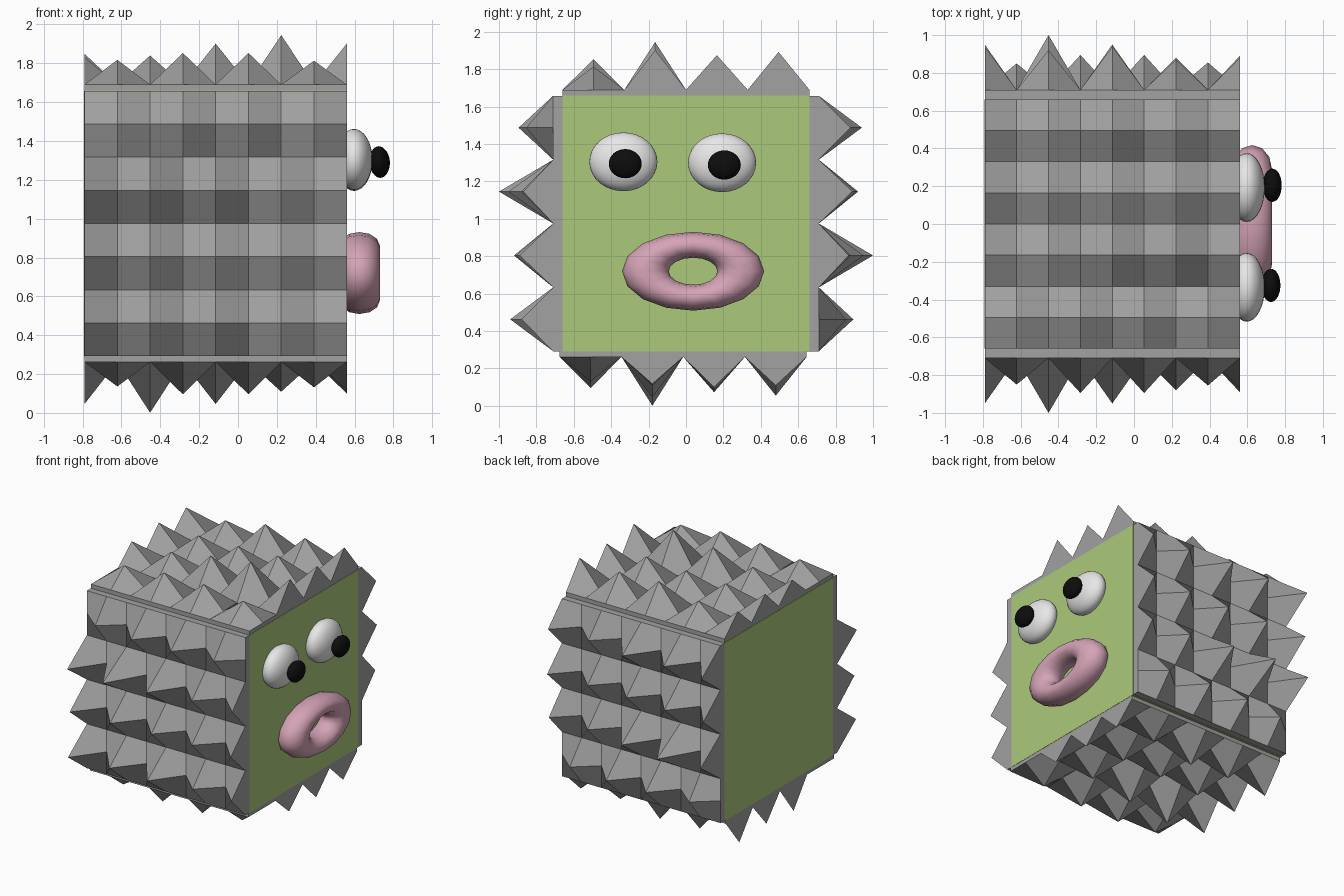
import bpy, bmesh, math
from mathutils import Vector, Matrix

if "Cube" in bpy.data.objects:
    bpy.data.objects.remove(bpy.data.objects["Cube"])


def material(name, rgb):
    m = bpy.data.materials.new(name)
    m.diffuse_color = (*rgb, 1)
    m.use_nodes = True
    m.node_tree.nodes["Principled BSDF"].inputs["Base Color"].default_value = m.diffuse_color
    return m


GREY = material("spike grey", (0.36, 0.36, 0.36))
GREEN = material("face green", (0.41, 0.59, 0.195))
WHITE = material("eye white", (0.8, 0.8, 0.8))
BLACK = material("pupil black", (0.004, 0.004, 0.004))
PINK = material("lip pink", (0.67, 0.37, 0.47))

X0, X1 = -0.79, 0.56
XC, HX = (X0 + X1) / 2, (X1 - X0) / 2

# Spike heights: grid row -> {grid column: height}; one row is staggered
SPIKES = {
    7: {1: 0.14, 3: 0.185, 5: 0.185, 7: 0.145},
    5: {0: 0.24, 2: 0.29, 4: 0.24, 6: 0.17, 8: 0.16},
    3: {0: 0.21, 2: 0.20, 4: 0.18, 6: 0.17, 8: 0.18},
    1: {0: 0.23, 2: 0.21, 4: 0.23, 6: 0.16, 8: 0.17},
}


def finish(name, bm, mat, smooth=False):
    bmesh.ops.recalc_face_normals(bm, faces=bm.faces)
    me = bpy.data.meshes.new(name)
    bm.to_mesh(me)
    bm.free()
    me.materials.append(mat)
    for p in me.polygons:
        p.use_smooth = smooth
    ob = bpy.data.objects.new(name, me)
    bpy.context.collection.objects.link(ob)
    return ob


def spiky_panel(name, centre, u, v, half_v, thick, scale):
    """8 x 8 grid pulled into pyramids, on a thin slab; u x v points outward."""
    u, v, c = Vector(u), Vector(v), Vector(centre)
    n = u.cross(v)

    def place(i, j, h):
        return c + u * HX * (i / 4 - 1) + v * half_v * (j / 4 - 1) + n * h

    bm = bmesh.new()
    g = [[bm.verts.new(place(i, j, SPIKES.get(j, {}).get(i, 0) * scale))
          for i in range(9)] for j in range(9)]
    for j in range(8):
        for i in range(8):
            bm.faces.new((g[j][i], g[j][i + 1], g[j + 1][i + 1], g[j + 1][i]))
    # slab rim and underside
    loop = ([(i, 0) for i in range(8)] + [(8, j) for j in range(8)]
            + [(i, 8) for i in range(8, 0, -1)] + [(0, j) for j in range(8, 0, -1)])
    low = [bm.verts.new(place(i, j, -thick)) for i, j in loop]
    for k, (i, j) in enumerate(loop):
        i2, j2 = loop[(k + 1) % 32]
        bm.faces.new((g[j2][i2], g[j][i], low[k], low[(k + 1) % 32]))
    bm.faces.new(low[::-1])
    finish(name, bm, GREY)


spiky_panel("front_spikes", (XC, -0.71, 0.975), (1, 0, 0), (0, 0, 1), 0.683, 0.05, 1)
spiky_panel("back_spikes", (XC, 0.71, 0.975), (1, 0, 0), (0, 0, -1), 0.683, 0.05, 1)
spiky_panel("bottom_spikes", (XC, -0.015, 0.262), (1, 0, 0), (0, -1, 0), 0.66, 0.03, 0.9)
spiky_panel("top_spikes", (XC, 0, 1.69), (-1, 0, 0), (0, -1, 0), 0.66, 0.03, 0.88)

# Green block, slightly proud of the panel ends
bm = bmesh.new()
bmesh.ops.create_cube(bm, size=1, matrix=Matrix.Translation((XC, 0, 0.975))
                      @ Matrix.Diagonal((2 * HX + 0.004, 1.32, 1.37, 1)))
finish("body_block", bm, GREEN)


def ellipsoid(name, centre, radii, mat):
    bm = bmesh.new()
    bmesh.ops.create_uvsphere(bm, u_segments=32, v_segments=16, radius=1,
                              matrix=Matrix.Translation(centre) @ Matrix.Diagonal((*radii, 1)))
    finish(name, bm, mat, True)


# Eyes and pupils
for side, y, z, py, pz, px in (("left", -0.335, 1.305, -0.325, 1.295, 0.725),
                               ("right", 0.193, 1.30, 0.205, 1.288, 0.732)):
    ellipsoid(side + "_eye", (0.597, y, z), (0.095, 0.182, 0.157), WHITE)
    ellipsoid(side + "_pupil", (px, py, pz), (0.05, 0.088, 0.078), BLACK)

# Ring-shaped lips, squashed vertically
bm = bmesh.new()
NA, NB = 16, 12
rings = []
for a in range(NA):
    t = 2 * math.pi * a / NA
    ring = []
    for b in range(NB):
        s = 2 * math.pi * b / NB
        r = 0.255 + 0.125 * math.cos(s)
        ring.append(bm.verts.new((0.625 + 0.105 * math.sin(s),
                                  0.038 + r * math.cos(t),
                                  0.72 + 0.555 * r * math.sin(t))))
    rings.append(ring)
for a in range(NA):
    p, q = rings[a], rings[(a + 1) % NA]
    for b in range(NB):
        c = (b + 1) % NB
        bm.faces.new((p[b], q[b], q[c], p[c]))
finish("lips", bm, PINK, True)
